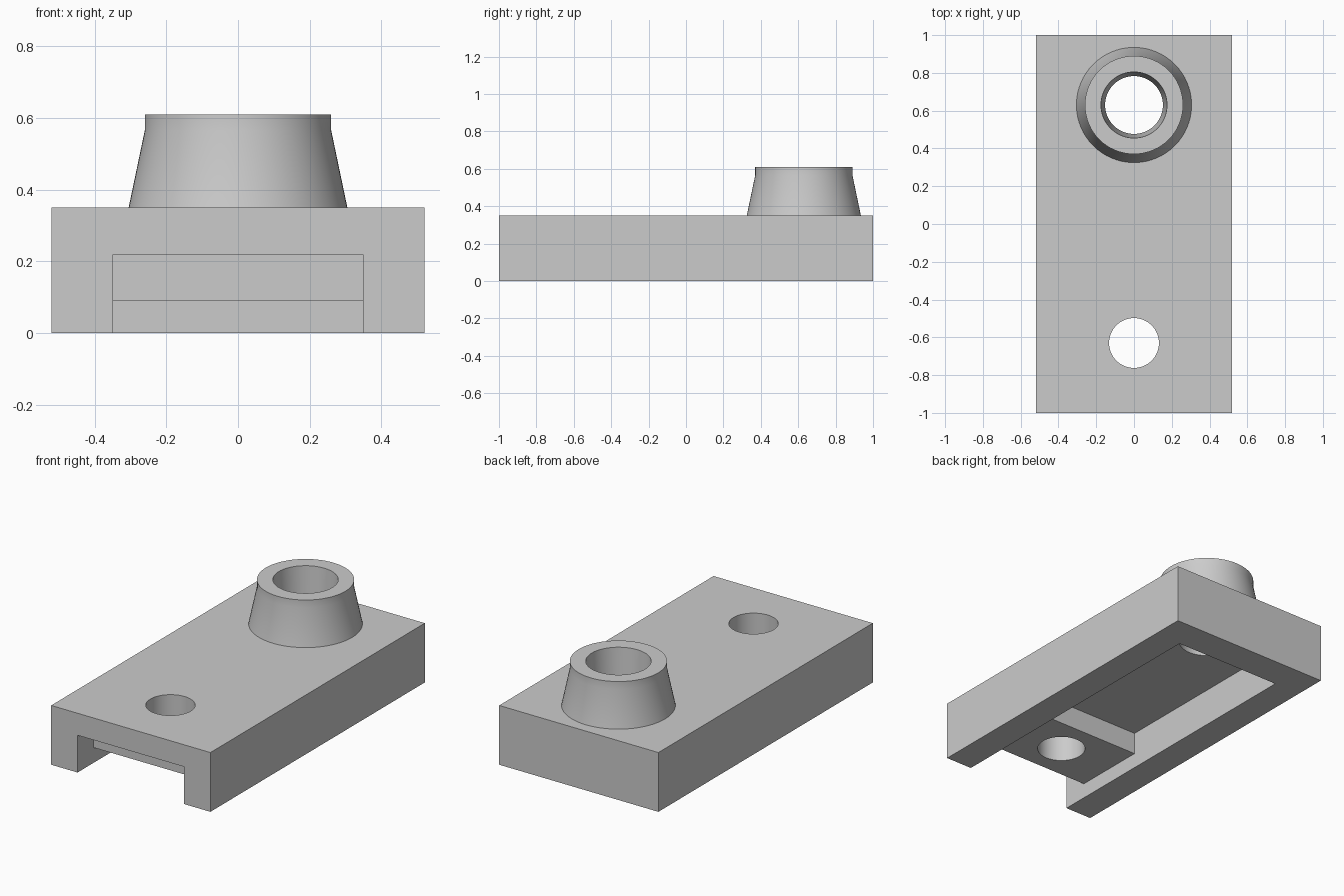
import bpy, bmesh, math
from mathutils import Matrix, Vector

SIDES = 64
HOLE_Y = 0.63      # both holes sit this far from the middle
TOP = 0.35         # upper face of the plate
CEILING = 0.22     # roof of the underside channel

cube = bpy.data.objects.get("Cube")
if cube:
    bpy.data.objects.remove(cube, do_unlink=True)

grey = bpy.data.materials.new("plain grey")
grey.use_nodes = True
colour = (0.6, 0.6, 0.6, 1)
grey.diffuse_color = colour
grey.node_tree.nodes["Principled BSDF"].inputs["Base Color"].default_value = colour


def finish(name, bm):
    bmesh.ops.recalc_face_normals(bm, faces=bm.faces)
    mesh = bpy.data.meshes.new(name)
    bm.to_mesh(mesh)
    bm.free()
    mesh.materials.append(grey)
    obj = bpy.data.objects.new(name, mesh)
    bpy.context.collection.objects.link(obj)
    return obj


def box(name, low, high):
    low, high = Vector(low), Vector(high)
    bm = bmesh.new()
    bmesh.ops.create_cube(bm, size=1, matrix=Matrix.Translation((low + high) / 2)
                          @ Matrix.Diagonal((high - low).to_4d()))
    return finish(name, bm)


def lathe(name, profile, y, closed=False):
    """Turn a (radius, z) profile around an upright axis at the given y."""
    bm = bmesh.new()
    rings = []
    for r, z in profile:
        ring = [bm.verts.new((r * math.cos(math.tau * i / SIDES),
                              y + r * math.sin(math.tau * i / SIDES), z))
                for i in range(SIDES)]
        rings.append(ring)
    for a, b in zip(rings, rings[1:]):
        for i in range(SIDES):
            j = (i + 1) % SIDES
            bm.faces.new((a[i], a[j], b[j], b[i]))
    if closed:
        bm.faces.new(rings[0])
        bm.faces.new(rings[-1])
    return finish(name, bm)


def apply_boolean(obj, other, operation):
    """Combine the two solids, then drop the helper."""
    other.hide_render = True
    mod = obj.modifiers.new("boolean", "BOOLEAN")
    mod.operation = operation
    mod.solver = "EXACT"
    mod.object = other
    bpy.context.view_layer.objects.active = obj
    bpy.ops.object.modifier_apply(modifier=mod.name)
    bpy.data.objects.remove(other, do_unlink=True)


def smooth(obj):
    bpy.ops.object.select_all(action="DESELECT")
    obj.select_set(True)
    bpy.context.view_layer.objects.active = obj
    bpy.ops.object.shade_smooth_by_angle(angle=math.radians(30))


# Plate with a channel underneath, open at the front only
plate = box("base_plate", (-0.52, -1, 0), (0.52, 1, TOP))
apply_boolean(plate, box("channel_cutter", (-0.348, -1.2, -0.2), (0.348, 0.81, CEILING)),
              "DIFFERENCE")

# Thick pad around the front hole, spanning the channel
pad = box("screw_pad", (-0.36, -0.85, 0.09), (0.36, -0.41, 0.28))
apply_boolean(plate, pad, "UNION")

# Straight screw hole at the front, tapered bore at the back
screw_hole = lathe("screw_hole_cutter", [(0.132, -0.1), (0.132, 0.5)], -HOLE_Y, closed=True)
apply_boolean(plate, screw_hole, "DIFFERENCE")
bore = lathe("bore_cutter", [(0.153, 0.1), (0.153, CEILING), (0.16, TOP), (0.163, 0.4)],
             HOLE_Y, closed=True)
apply_boolean(plate, bore, "DIFFERENCE")
smooth(plate)

# Conical collar with a short straight neck
collar = lathe("collar", [(0.16, TOP), (0.175, 0.61), (0.26, 0.61), (0.26, 0.565),
                          (0.305, TOP)], HOLE_Y)
smooth(collar)
